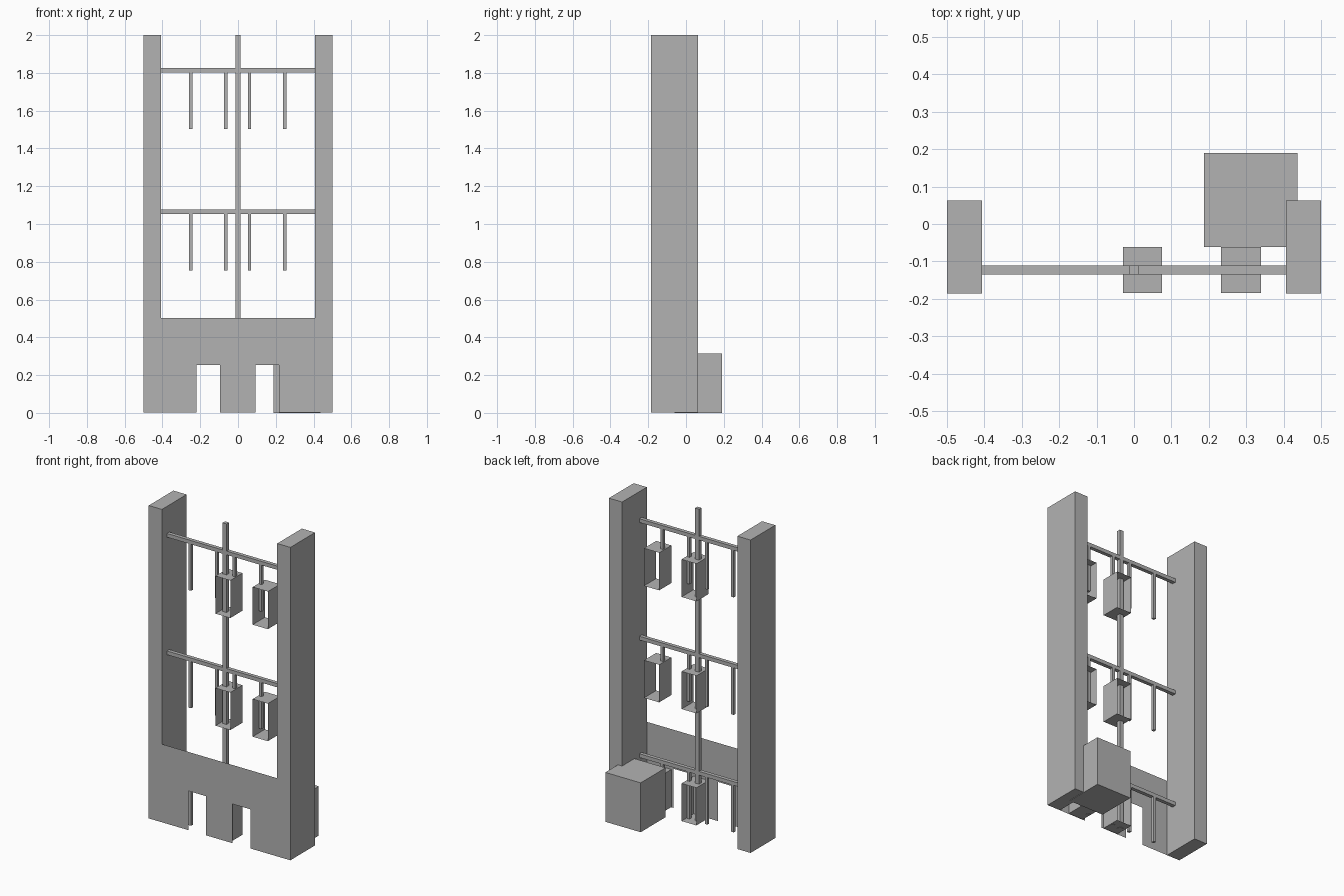
import bpy
import bmesh

if "Cube" in bpy.data.objects:
    bpy.data.objects.remove(bpy.data.objects["Cube"])

grey = bpy.data.materials.new("plain_grey")
grey.diffuse_color = (0.45, 0.45, 0.45, 1)
grey.use_nodes = True
grey.node_tree.nodes["Principled BSDF"].inputs["Base Color"].default_value = grey.diffuse_color


def finish(bm, name):
    mesh = bpy.data.meshes.new(name)
    bm.to_mesh(mesh)
    bm.free()
    mesh.materials.append(grey)
    obj = bpy.data.objects.new(name, mesh)
    bpy.context.collection.objects.link(obj)
    return obj


def block(name, x, y, z, open_ends=False):
    """Box from (min, max) pairs; open_ends leaves out the front and back."""
    bm = bmesh.new()
    bmesh.ops.create_cube(bm, size=1)
    for v in bm.verts:
        v.co = [r[0] if c < 0 else r[1] for c, r in zip(v.co, (x, y, z))]
    if open_ends:
        bm.normal_update()
        ends = [f for f in bm.faces if abs(f.normal.y) > 0.5]
        bmesh.ops.delete(bm, geom=ends, context='FACES_ONLY')
    return finish(bm, name)


BASE = 0.003
BAR_Y = (-0.135, -0.111)

# Side pillars
for side, x in (("left", (-0.5, -0.407)), ("right", (0.407, 0.5))):
    block(side + "_pillar", x, (-0.186, 0.063), (BASE, 2.0))

# Thin front panel with two doorways
outline = [(-0.407, BASE), (-0.22, BASE), (-0.22, 0.253), (-0.095, 0.253),
           (-0.095, BASE), (0.092, BASE), (0.092, 0.253), (0.217, 0.253),
           (0.217, BASE), (0.407, BASE), (0.407, 0.502), (-0.407, 0.502)]
bm = bmesh.new()
bm.faces.new([bm.verts.new((x, -0.186, z)) for x, z in outline])
finish(bm, "front_panel")

# Central pole
block("central_pole", (-0.014, 0.014), BAR_Y, (BASE, 2.0))

# Three levels of crossbar, hanging rods and open sleeves
for level, (bar, sleeve) in enumerate(((0.315, 0.005), (1.065, 0.72), (1.815, 1.435))):
    block(f"crossbar_{level}", (-0.407, 0.407), BAR_Y, (bar - 0.012, bar + 0.012))
    for i, x in enumerate((-0.25, -0.064, 0.061, 0.248)):
        block(f"hanging_rod_{level}_{i}", (x - 0.009, x + 0.009),
              (-0.129, -0.111), (bar - 0.312, bar - 0.012))
    for i, x in enumerate(((-0.03, 0.075), (0.233, 0.34))):
        block(f"open_sleeve_{level}_{i}", x, (-0.185, -0.062),
              (sleeve, sleeve + 0.24), open_ends=True)

# Rear box on the floor
block("rear_box", (0.187, 0.437), (-0.062, 0.19), (0.0, 0.315))
